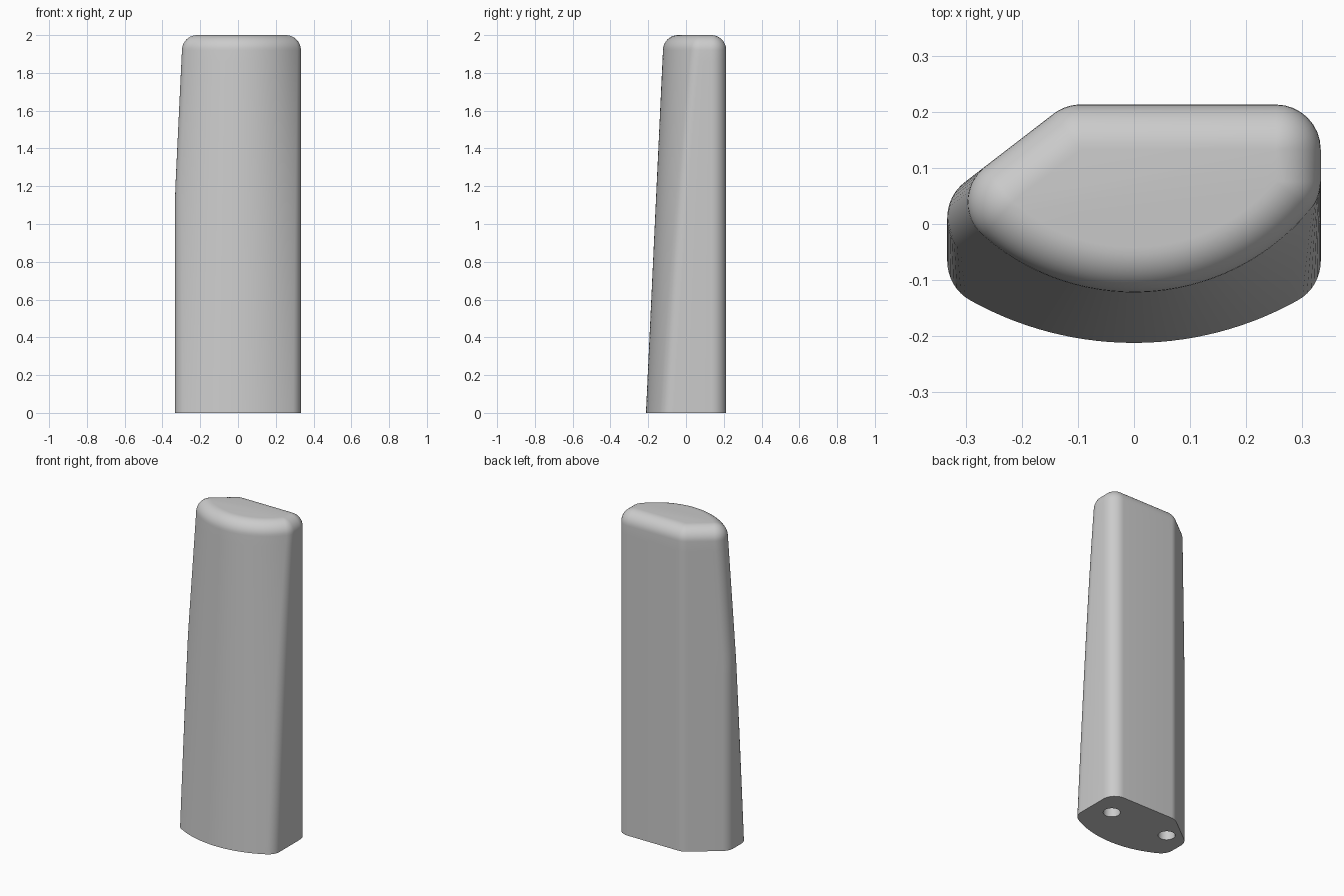
import bpy, bmesh
from math import sin, cos, pi, sqrt, atan2, asin

cube = bpy.data.objects.get("Cube")
if cube:
    bpy.data.objects.remove(cube, do_unlink=True)

HEIGHT, ROUND = 2.0, 0.08           # total height, radius of every rounded edge
SIDE, BACK = 0.333 - ROUND, 0.213 - ROUND   # inset side and back planes
SLOPE = 0.77                        # slope of the cut back corner
OFFSET = 0.307 - ROUND * sqrt(1 + SLOPE ** 2)
SHOULDER = HEIGHT - ROUND

grey = bpy.data.materials.new("plain_grey")
grey.use_nodes = True
grey.diffuse_color = (0.6, 0.6, 0.6, 1)
grey.node_tree.nodes["Principled BSDF"].inputs["Base Color"].default_value = (0.6, 0.6, 0.6, 1)


def section(t, radius):
    """Outline at taper t: an inset core grown outwards by radius."""
    bow = 0.60 - 0.19 * t - ROUND               # inset bowed front radius
    mid = -0.212 + 0.09 * t + ROUND + bow       # centre of the bow

    def bow_y(x):
        return mid - sqrt(bow ** 2 - x ** 2)

    # Left corners merge once the bow meets the cut corner
    a, b, c = 1 + SLOPE ** 2, SLOPE * (OFFSET - mid), (OFFSET - mid) ** 2 - bow ** 2
    meet = (-b - sqrt(b * b - a * c)) / a
    left = max(-SIDE, meet)
    cut_angle = pi / 2 + atan2(SLOPE, 1)
    left_end = 1.5 * pi - asin(-left / bow)
    right_end = 1.5 * pi + asin(SIDE / bow)
    corners = [
        (SIDE, BACK, 0, pi / 2),
        ((BACK - OFFSET) / SLOPE, BACK, pi / 2, cut_angle),
        (left, SLOPE * left + OFFSET, cut_angle, pi),
        (left, bow_y(left), pi, left_end),
        (0, mid, left_end, right_end),          # the bowed front
        (SIDE, bow_y(SIDE), right_end, 2 * pi),
    ]
    points = []
    for i, (x, y, start, end) in enumerate(corners):
        front = i == 4
        r = radius + (bow if front else 0)
        steps = 28 if front else 8
        # The front shares its end points with its neighbours
        for k in range(1 if front else 0, steps if front else steps + 1):
            ang = start + (end - start) * k / steps
            points.append((x + r * cos(ang), y + r * sin(ang)))
    return points


# Body: tapered rings, then a rounded rim
levels = [(k / 32, ROUND, SHOULDER * k / 32) for k in range(33)]
for k in range(1, 11):
    ang = pi / 2 * k / 10
    levels.append((1, ROUND * cos(ang), SHOULDER + ROUND * sin(ang)))

bm = bmesh.new()
rings = [[bm.verts.new((x, y, z)) for x, y in section(t, r)] for t, r, z in levels]
for low, high in zip(rings, rings[1:]):
    for k in range(len(low)):
        n = (k + 1) % len(low)
        bm.faces.new((low[k], low[n], high[n], high[k]))
bm.faces.new(rings[0][::-1])
bm.faces.new(rings[-1])
bmesh.ops.remove_doubles(bm, verts=bm.verts, dist=0.00002)
bmesh.ops.recalc_face_normals(bm, faces=bm.faces)
mesh = bpy.data.meshes.new("tapered_body")
bm.to_mesh(mesh)
bm.free()
body = bpy.data.objects.new("tapered_body", mesh)
bpy.context.collection.objects.link(body)
mesh.materials.append(grey)

# Two round mounting holes in the base
for x in (-0.2, 0.2):
    bpy.ops.mesh.primitive_cylinder_add(vertices=32, radius=0.048, depth=0.4, location=(x, 0.045, 0))
    cutter = bpy.context.object
    cutter.name = "hole_cutter"
    cutter.hide_render = True
    cutter.data.materials.append(grey)
    mod = body.modifiers.new("hole", 'BOOLEAN')
    mod.operation, mod.solver, mod.object = 'DIFFERENCE', 'EXACT', cutter
    bpy.ops.object.select_all(action='DESELECT')
    bpy.context.view_layer.objects.active = body
    body.select_set(True)
    bpy.ops.object.modifier_apply(modifier=mod.name)
    bpy.data.objects.remove(cutter, do_unlink=True)

bpy.ops.object.shade_smooth_by_angle(angle=pi / 6)
